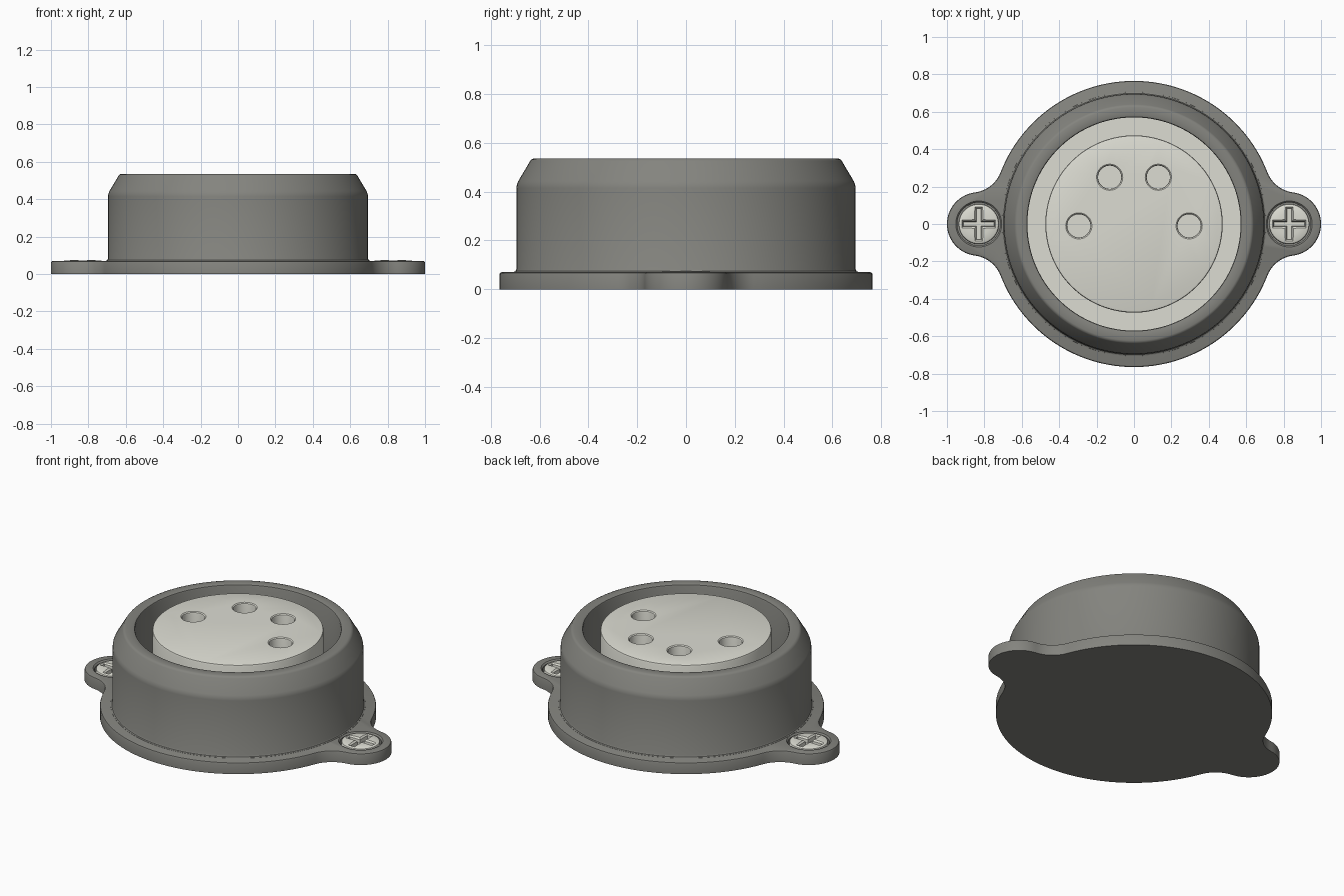
import bpy, bmesh
from math import pi, cos, sin, sqrt, atan2, radians

if "Cube" in bpy.data.objects:
    bpy.data.objects.remove(bpy.data.objects["Cube"])


def material(name, rgb):
    m = bpy.data.materials.new(name)
    m.diffuse_color = (*rgb, 1)
    m.use_nodes = True
    m.node_tree.nodes["Principled BSDF"].inputs["Base Color"].default_value = m.diffuse_color
    return m


DARK = material("dark_grey", (0.23, 0.23, 0.21))
LIGHT = material("ivory", (0.72, 0.72, 0.65))


def loft(name, rings, mat=None, caps=True):
    """Skin a stack of equal-length rings of points."""
    bm = bmesh.new()
    rows = [[bm.verts.new(p) for p in ring] for ring in rings]
    for a, b in zip(rows, rows[1:]):
        for i in range(len(a)):
            j = (i + 1) % len(a)
            bm.faces.new((a[i], a[j], b[j], b[i]))
    if caps:
        bm.faces.new(rows[0][::-1])
        bm.faces.new(rows[-1])
    bmesh.ops.recalc_face_normals(bm, faces=bm.faces)
    mesh = bpy.data.meshes.new(name)
    bm.to_mesh(mesh)
    bm.free()
    ob = bpy.data.objects.new(name, mesh)
    bpy.context.collection.objects.link(ob)
    if mat:
        mesh.materials.append(mat)
    return ob


def lathe(name, profile, mat=None, at=(0, 0), n=96, caps=True):
    rings = [[(at[0] + r * cos(2 * pi * i / n), at[1] + r * sin(2 * pi * i / n), z)
              for i in range(n)] for r, z in profile]
    return loft(name, rings, mat, caps)


def activate(ob):
    bpy.ops.object.select_all(action='DESELECT')
    ob.select_set(True)
    bpy.context.view_layer.objects.active = ob


def cut(ob, cutter):
    mod = ob.modifiers.new("cut", 'BOOLEAN')
    mod.operation, mod.solver, mod.object = 'DIFFERENCE', 'EXACT', cutter
    activate(ob)
    bpy.ops.object.modifier_apply(modifier=mod.name)
    bpy.data.objects.remove(cutter)


def arc(cx, cy, r, a0, a1, n):
    return [(cx + r * cos(a0 + (a1 - a0) * i / n), cy + r * sin(a0 + (a1 - a0) * i / n))
            for i in range(n + 1)]


EAR = 0.83


def flange_ring(d, z):
    """Disc with two blended ears, inset by d, at height z."""
    R, r, f = 0.765 - d, 0.17 - d, 0.17 + d
    x = ((R + f) ** 2 - (r + f) ** 2 + EAR ** 2) / (2 * EAR)
    y = sqrt((R + f) ** 2 - x * x)
    main, ear = atan2(y, x), atan2(y, x - EAR)
    quarter = (arc(EAR, 0, r, 0, ear, 14)
               + arc(x, y, f, ear - pi, main - pi, 12)[1:]
               + arc(0, 0, R, main, pi / 2, 28)[1:])
    half = quarter + [(-px, py) for px, py in quarter[-2::-1]]
    full = half + [(px, -py) for px, py in half[-2:0:-1]]
    return [(px, py, z) for px, py in full]


# mounting flange with screw recesses
flange = loft("mounting_flange", [flange_ring(0, 0), flange_ring(0, 0.06),
                                  flange_ring(0.003, 0.067), flange_ring(0.01, 0.07)], DARK)
for s in (-1, 1):
    cut(flange, lathe("recess_cutter", [(0.115, 0.03), (0.115, 0.062), (0.131, 0.078)],
                      at=(s * EAR, 0), n=48))

# housing wall with tapered, rounded rim
housing = lathe("housing", [(0.707, 0.066), (0.706, 0.071), (0.699, 0.074), (0.695, 0.082),
                            (0.695, 0.415), (0.693, 0.430), (0.687, 0.444),
                            (0.639, 0.525), (0.634, 0.532), (0.624, 0.536),
                            (0.580, 0.536), (0.573, 0.533), (0.570, 0.526),
                            (0.570, 0.09)], DARK, caps=False, n=128)

# socket insert with four pin holes
insert = lathe("socket_insert", [(0.571, 0.065), (0.571, 0.10), (0.474, 0.10),
                                 (0.474, 0.520), (0.471, 0.528), (0.463, 0.531)], LIGHT, n=128)
for x, y in ((0.13, 0.25), (0.295, -0.01)):
    for s in (-1, 1):
        cut(insert, lathe("pin_cutter", [(0.062, 0.2), (0.062, 0.518), (0.064, 0.526),
                                         (0.070, 0.531), (0.078, 0.537)], at=(s * x, y), n=40))


def cross_ring(cx, a, w, z):
    pts = []
    for k in range(4):
        c, q = cos(k * pi / 2), sin(k * pi / 2)
        for u, v in ((a, -w), (a, w), (w, w)):
            pts.append((cx + c * u - q * v, q * u + c * v, z))
    return pts


# cross-head screws
screws = []
for s in (-1, 1):
    screw = lathe("screw_right" if s > 0 else "screw_left",
                  [(0.108, 0.028), (0.108, 0.062), (0.105, 0.068), (0.097, 0.072),
                   (0.06, 0.0745), (0.02, 0.075)], LIGHT, at=(s * EAR, 0), n=48)
    cut(screw, loft("slot_cutter", [cross_ring(s * EAR, 0.082, 0.012, 0.045),
                                    cross_ring(s * EAR, 0.084, 0.014, 0.066),
                                    cross_ring(s * EAR, 0.096, 0.026, 0.078)]))
    screws.append(screw)

for ob in [flange, housing, insert] + screws:
    activate(ob)
    bpy.ops.object.shade_smooth_by_angle(angle=radians(35))
